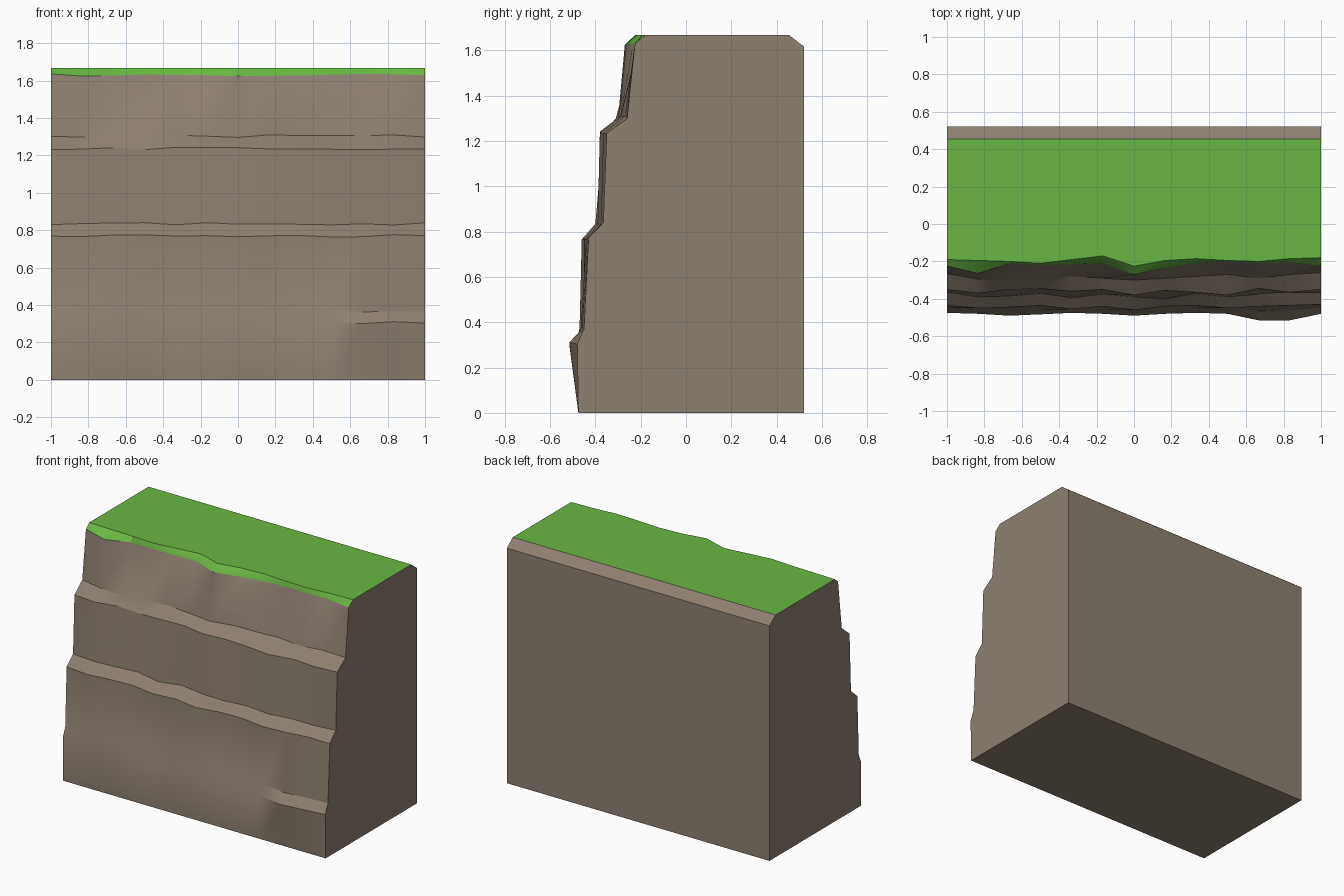
import bpy, bmesh, random

if "Cube" in bpy.data.objects:
    bpy.data.objects.remove(bpy.data.objects["Cube"])

random.seed(4)
COLS = 13
H = 1.667

# Front rows: height, then depth (in hundredths toward the front) at 13 columns
ROWS = [
    (0.305, [47.5, 48, 49, 48.3, 47.5, 48, 49, 48, 47.5, 48, 51.5, 51.5, 48]),
    (0.365, [45, 45.5, 47, 46, 44.5, 45.5, 47, 45, 45, 44.5, 46.5, 46, 45]),
    (0.770, [43.5, 45, 44.5, 43.5, 45.5, 44, 46, 44, 43.5, 45, 44, 43.5, 43]),
    (0.835, [36.5, 39, 38.5, 37, 39.5, 37.5, 39, 40, 37.5, 39, 37.5, 36.5, 36.5]),
    (1.237, [35, 37, 35, 34.5, 36, 35, 38, 35.5, 36.5, 38, 34.5, 36.5, 35]),
    (1.303, [26.5, 29.5, 31, 29.5, 28, 29, 30, 29, 28, 27, 29, 27, 26]),
    (1.630, [22.5, 26.5, 21, 22, 21.5, 21, 27, 23.5, 21, 20, 21, 20.5, 22.5]),
    (H, [19, 19.5, 20, 21, 19, 17, 22.5, 19.5, 18.5, 19.5, 20, 18.5, 18]),
]


def material(name, color):
    m = bpy.data.materials.new(name)
    m.diffuse_color = (*color, 1)
    m.use_nodes = True
    m.node_tree.nodes["Principled BSDF"].inputs["Base Color"].default_value = m.diffuse_color
    return m


# Closed cross-section for each column, from front foot over the top to back foot
bm = bmesh.new()
sections = []
for i in range(COLS):
    x = -1 + 2 * i / (COLS - 1)
    pts = [(-0.475, 0)]
    for z, depth in ROWS:
        wobble = 0 if z == H else random.uniform(-0.007, 0.007)
        pts.append((-depth[i] / 100, z + wobble))
    pts += [(0.455, H), (0.52, 1.617), (0.52, 0)]
    sections.append([bm.verts.new((x, y, z)) for y, z in pts])

# Skin between neighbouring sections; front lip and top are grass
n = len(sections[0])
for a, b in zip(sections, sections[1:]):
    for j in range(n):
        k = (j + 1) % n
        f = bm.faces.new((a[j], b[j], b[k], a[k]))
        f.material_index = 1 if j in (7, 8) else 0

# Flat end walls
bm.faces.new(sections[0])
bm.faces.new(sections[-1])
bmesh.ops.recalc_face_normals(bm, faces=bm.faces[:])

mesh = bpy.data.meshes.new("cliff_block")
bm.to_mesh(mesh)
bm.free()
mesh.materials.append(material("rock", (0.27, 0.215, 0.165)))
mesh.materials.append(material("grass", (0.14, 0.47, 0.055)))
cliff = bpy.data.objects.new("cliff_block", mesh)
bpy.context.collection.objects.link(cliff)

bpy.context.view_layer.objects.active = cliff
cliff.select_set(True)
bpy.ops.object.shade_smooth_by_angle(angle=0.52)
